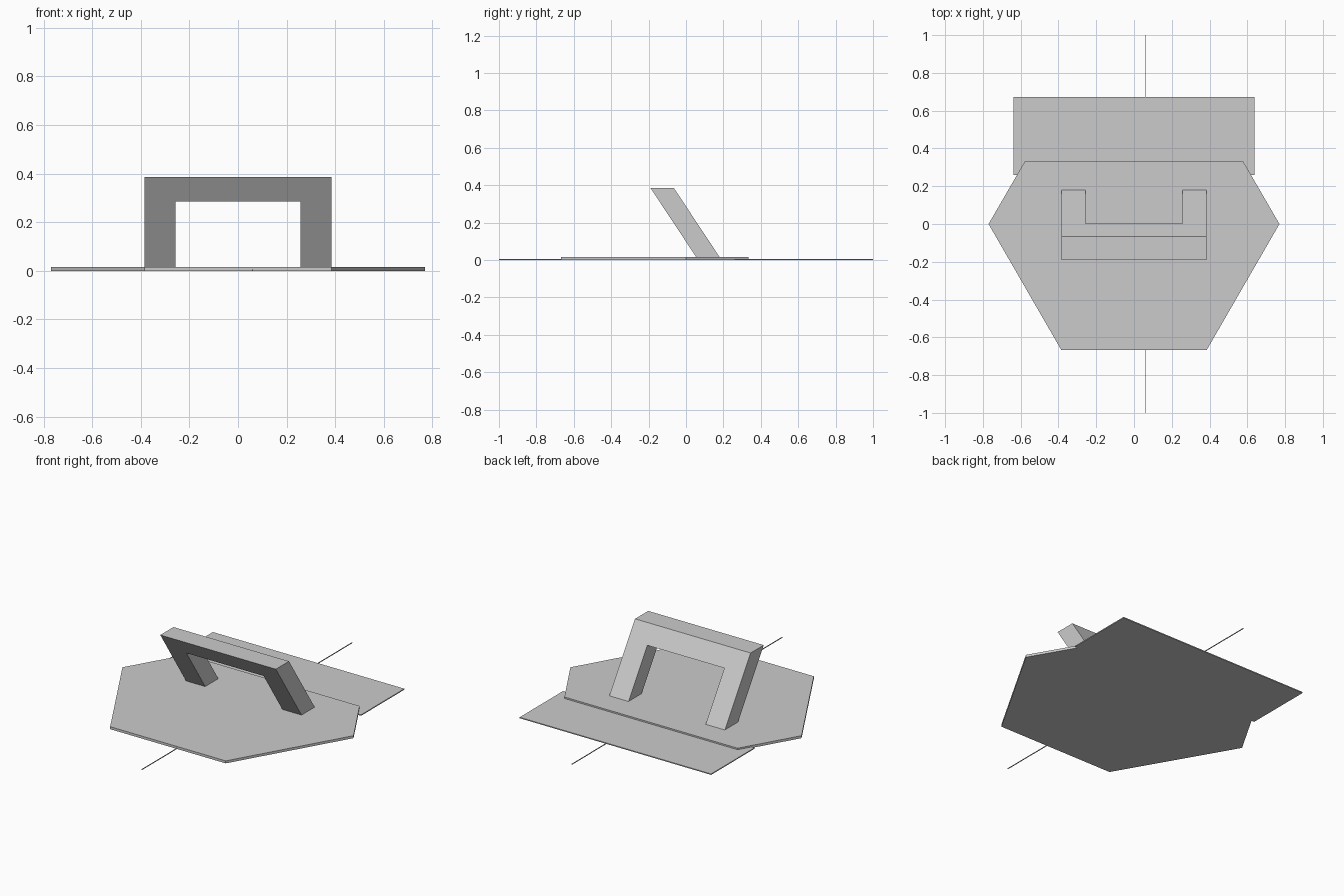
import bpy, bmesh
from mathutils import Vector

if "Cube" in bpy.data.objects:
    bpy.data.objects.remove(bpy.data.objects["Cube"])

grey = bpy.data.materials.new("plain_grey")
grey.diffuse_color = (0.6, 0.6, 0.6, 1)
grey.use_nodes = True
grey.node_tree.nodes["Principled BSDF"].inputs["Base Color"].default_value = grey.diffuse_color


def prism(name, outline, offset):
    """Extrude a closed outline of 3D points along an offset vector."""
    bm = bmesh.new()
    face = bm.faces.new([bm.verts.new(p) for p in outline])
    grown = bmesh.ops.extrude_face_region(bm, geom=[face], use_keep_orig=True)
    verts = [v for v in grown["geom"] if isinstance(v, bmesh.types.BMVert)]
    bmesh.ops.translate(bm, verts=verts, vec=Vector(offset))
    bmesh.ops.recalc_face_normals(bm, faces=bm.faces[:])
    mesh = bpy.data.meshes.new(name)
    bm.to_mesh(mesh)
    bm.free()
    mesh.materials.append(grey)
    obj = bpy.data.objects.new(name, mesh)
    bpy.context.collection.objects.link(obj)
    return obj


def mirrored(half):
    """Close a right-hand outline with its left-hand mirror image."""
    return half + [(-x, y, z) for x, y, z in reversed(half)]


# Hexagonal deck with its rear cut straight
prism("hexagon_deck",
      mirrored([(0.385, -0.667, 0), (0.77, 0, 0), (0.577, 0.333, 0)]),
      (0, 0, 0.015))

# Thinner rear flap
prism("rear_flap",
      mirrored([(0.638, 0.26, 0), (0.638, 0.672, 0)]),
      (0, 0, 0.006))

# Forward-leaning arch: two legs and a crossbar in one profile
SLOPE, FRONT, DEPTH = 0.662, 0.065, 0.125
arch = mirrored([(0.257, 0, 0.285), (0.257, 0, 0.004), (0.385, 0, 0.004), (0.385, 0, 0.385)])
prism("leaning_arch",
      [(x, FRONT - SLOPE * z, z) for x, y, z in arch],
      (0, DEPTH, 0))

# Thin rod running front to back
W = 0.002
prism("long_rod",
      [(0.06 - W, -1, 0.001), (0.06 + W, -1, 0.001), (0.06 + W, -1, 0.005), (0.06 - W, -1, 0.005)],
      (0, 2, 0))
